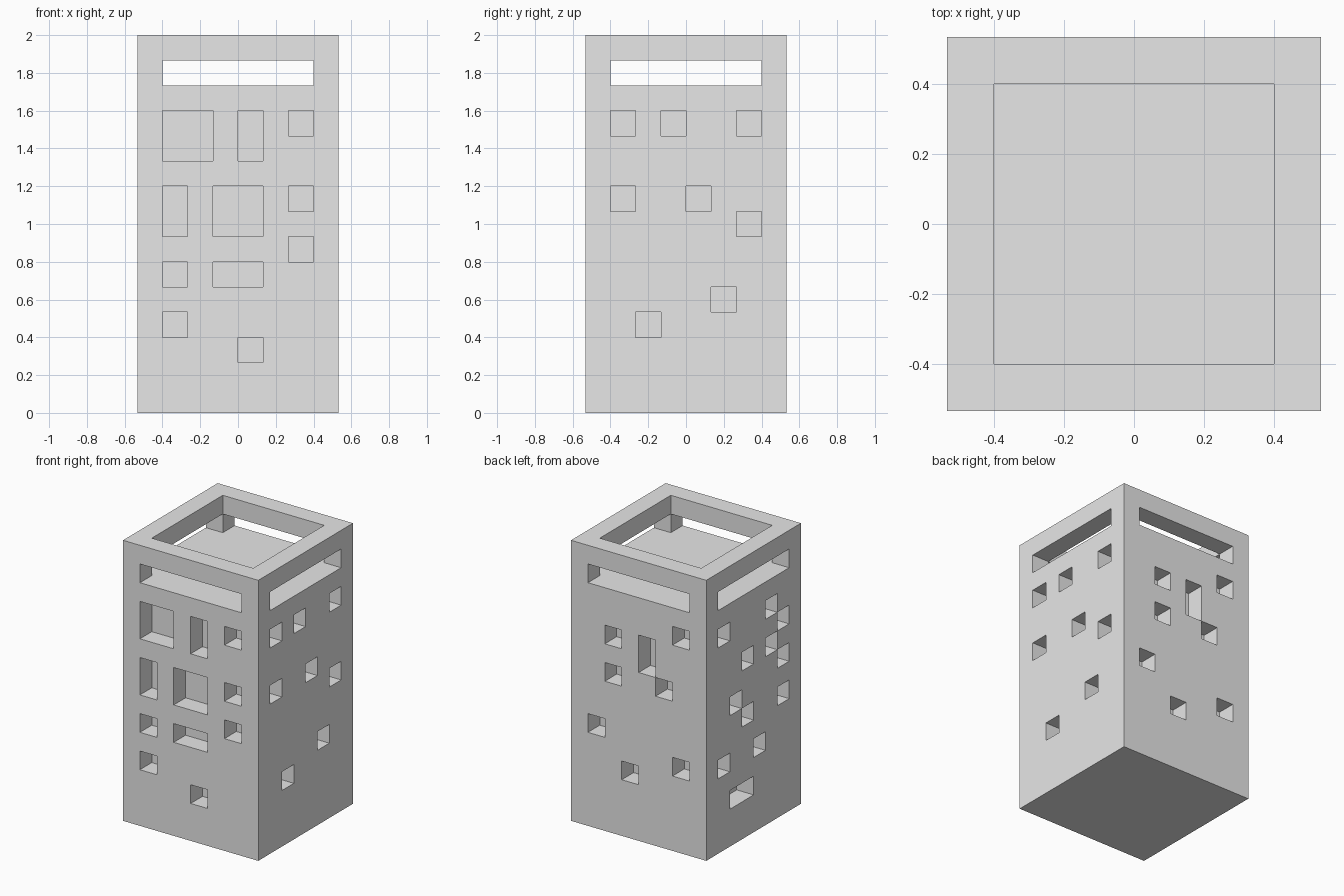
import bpy
import bmesh
from mathutils import Vector

cube = bpy.data.objects.get("Cube")
if cube:
    bpy.data.objects.remove(cube, do_unlink=True)

WIDTH, HEIGHT = 8, 15          # tower size in blocks
BLOCK = 2 / HEIGHT
LAST = WIDTH - 1

# Solid tower of blocks
solid = {(i, j, k) for i in range(WIDTH) for j in range(WIDTH) for k in range(HEIGHT)}


def carve(i0, i1, j0, j1, k0, k1):
    """Remove a box of blocks, upper limits excluded."""
    for i in range(i0, i1):
        for j in range(j0, j1):
            for k in range(k0, k1):
                solid.discard((i, j, k))


def carve_window(turns, column, row, wide=1, tall=1):
    """Cut a one-block-deep window into the wall found after quarter turns."""
    for c in range(column, column + wide):
        i, j = c, 0
        for _ in range(turns):
            i, j = LAST - j, i
        carve(i, i + 1, j, j + 1, row, row + tall)


# Open roof well and the slots that leave four corner posts under the rim
carve(1, LAST, 1, LAST, HEIGHT - 2, HEIGHT)
carve(0, WIDTH, 1, LAST, HEIGHT - 2, HEIGHT - 1)
carve(1, LAST, 0, WIDTH, HEIGHT - 2, HEIGHT - 1)

# Windows of each wall: column, row, optional width and height
front_windows = [(1, 10, 2, 2), (4, 10, 1, 2), (6, 11), (1, 7, 1, 2), (3, 7, 2, 2),
                 (6, 8), (6, 6), (1, 5), (3, 5, 2), (1, 3), (4, 2)]
right_windows = [(1, 11), (3, 11), (6, 11), (1, 8), (4, 8), (6, 7), (5, 4), (2, 3)]
back_windows = [(2, 10), (4, 9, 1, 2), (6, 11), (2, 8), (5, 8), (1, 5), (3, 3), (6, 4)]
left_windows = [(1, 11), (3, 9), (5, 11), (6, 10), (5, 9), (6, 8),
                (6, 6), (2, 7), (3, 6), (4, 4), (1, 4), (2, 2, 2)]
walls = [front_windows, right_windows, back_windows, left_windows]
for turns, windows in enumerate(walls):
    for window in windows:
        carve_window(turns, *window)

# Skin the exposed sides of the remaining blocks
bm = bmesh.new()
corners = {}


def corner(point):
    key = tuple(round(value) for value in point)
    if key not in corners:
        x, y, z = key
        corners[key] = bm.verts.new(((x - WIDTH / 2) * BLOCK, (y - WIDTH / 2) * BLOCK, z * BLOCK))
    return corners[key]


axes = [Vector((1, 0, 0)), Vector((0, 1, 0)), Vector((0, 0, 1))]
for block in sorted(solid):
    centre = Vector(block) + Vector((0.5, 0.5, 0.5))
    for a in range(3):
        for sign in (-1, 1):
            normal = axes[a] * sign
            neighbour = tuple(round(value) for value in Vector(block) + normal)
            if neighbour in solid:
                continue
            u, v = axes[(a + 1) % 3] / 2, axes[(a + 2) % 3] * sign / 2
            middle = centre + normal / 2
            bm.faces.new([corner(middle + offset) for offset in (-u - v, u - v, u + v, v - u)])

mesh = bpy.data.meshes.new("windowed_tower")
bm.to_mesh(mesh)
bm.free()
tower = bpy.data.objects.new("windowed_tower", mesh)
bpy.context.collection.objects.link(tower)

# Plain grey finish
grey = bpy.data.materials.new("light_grey")
grey.use_nodes = True
colour = (0.8, 0.8, 0.8, 1)
grey.diffuse_color = colour
grey.node_tree.nodes["Principled BSDF"].inputs["Base Color"].default_value = colour
mesh.materials.append(grey)
